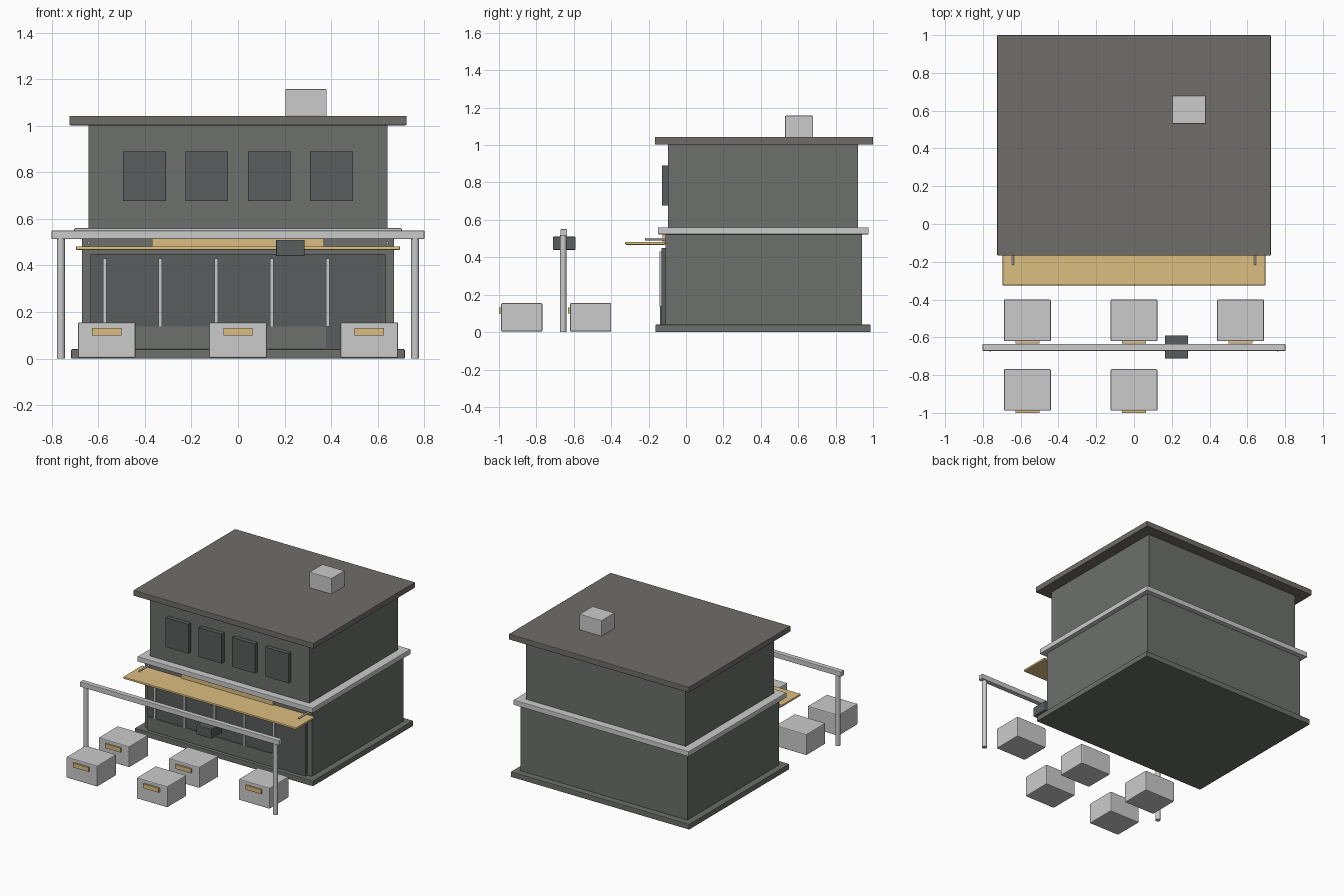
import bpy

if "Cube" in bpy.data.objects:
    bpy.data.objects.remove(bpy.data.objects["Cube"])


def material(name, rgb):
    m = bpy.data.materials.new(name)
    m.diffuse_color = (*rgb, 1)
    m.use_nodes = True
    m.node_tree.nodes["Principled BSDF"].inputs["Base Color"].default_value = m.diffuse_color
    return m


TAN = material("warm_tan", (0.72, 0.51, 0.22))
DARK = material("dark_glass", (0.10, 0.11, 0.11))
WALL = material("wall_grey", (0.15, 0.16, 0.15))
ROOF = material("roof_grey", (0.16, 0.155, 0.14))


def box(name, x, y, z, mat=None, bevel=0.0):
    """Box from (min, max) pairs on each axis."""
    bpy.ops.mesh.primitive_cube_add(
        size=1, location=[(a + b) / 2 for a, b in (x, y, z)])
    o = bpy.context.object
    o.name = name
    o.scale = [b - a for a, b in (x, y, z)]
    bpy.ops.object.transform_apply(location=False, rotation=False, scale=True)
    if mat:
        o.data.materials.append(mat)
    if bevel:
        m = o.modifiers.new("soft_edges", "BEVEL")
        m.width, m.segments = bevel, 2
    return o


def rod(name, loc, radius, length, rot=(0, 0, 0), sides=16):
    bpy.ops.mesh.primitive_cylinder_add(vertices=sides, radius=radius, depth=length,
                                        location=loc, rotation=rot)
    bpy.context.object.name = name
    bpy.ops.object.shade_smooth_by_angle()


# Building shell, stacked from the ground up
box("base_slab", (-0.717, 0.717), (-0.163, 0.987), (0, 0.04), WALL, 0.004)
box("ground_floor", (-0.67, 0.67), (-0.11, 0.941), (0.04, 0.525), WALL)
box("floor_band", (-0.704, 0.704), (-0.15, 0.976), (0.523, 0.56), None, 0.004)
box("upper_floor", (-0.642, 0.642), (-0.096, 0.92), (0.555, 1.003), WALL)
box("roof_slab", (-0.724, 0.724), (-0.167, 1.0), (1.002, 1.043), ROOF, 0.004)
box("roof_unit", (0.203, 0.381), (0.53, 0.68), (1.04, 1.157), None, 0.004)

# Upper windows
for i in range(4):
    cx = -0.402 + i * 0.268
    box(f"upper_window_{i + 1}", (cx - 0.092, cx + 0.092), (-0.128, -0.09),
        (0.677, 0.89), DARK)

# Shop front: glazing, low panel, bars
box("shop_glazing", (-0.634, 0.634), (-0.132, -0.105), (0.04, 0.45), DARK)
box("shop_low_panel", (-0.634, 0.377), (-0.138, -0.105), (0.04, 0.137), WALL)
for i in range(5):
    cx = -0.573 + i * 0.2395
    box(f"shop_bar_{i + 1}", (cx - 0.008, cx + 0.008), (-0.141, -0.12), (0.137, 0.43))

# Sign strip, awning and its support rods
box("sign_strip", (-0.37, 0.37), (-0.125, -0.1), (0.478, 0.525), TAN)
box("awning", (-0.696, 0.696), (-0.325, -0.11), (0.467, 0.482), TAN, 0.004)
for side in (-1, 1):
    rod("awning_rod", (side * 0.641, -0.163, 0.497), 0.006, 0.11,
        (1.5708, 0, 0), 12)

# Street frame with hanging lamp
for side in (-1, 1):
    rod("frame_post", (side * 0.761, -0.657, 0.26), 0.0175, 0.52)
box("frame_beam", (-0.801, 0.801), (-0.672, -0.635), (0.513, 0.55), None, 0.004)
box("lamp_box", (0.164, 0.286), (-0.712, -0.59), (0.44, 0.51), DARK, 0.004)

# Crates with front labels
for cx, front in ((-0.564, -0.62), (0, -0.62), (0.564, -0.62),
                  (-0.564, -0.988), (0, -0.988)):
    box("crate", (cx - 0.124, cx + 0.124), (front, front + 0.22), (0.003, 0.155),
        None, 0.006)
    box("crate_label", (cx - 0.063, cx + 0.063), (front - 0.012, front + 0.005),
        (0.10, 0.131), TAN)
